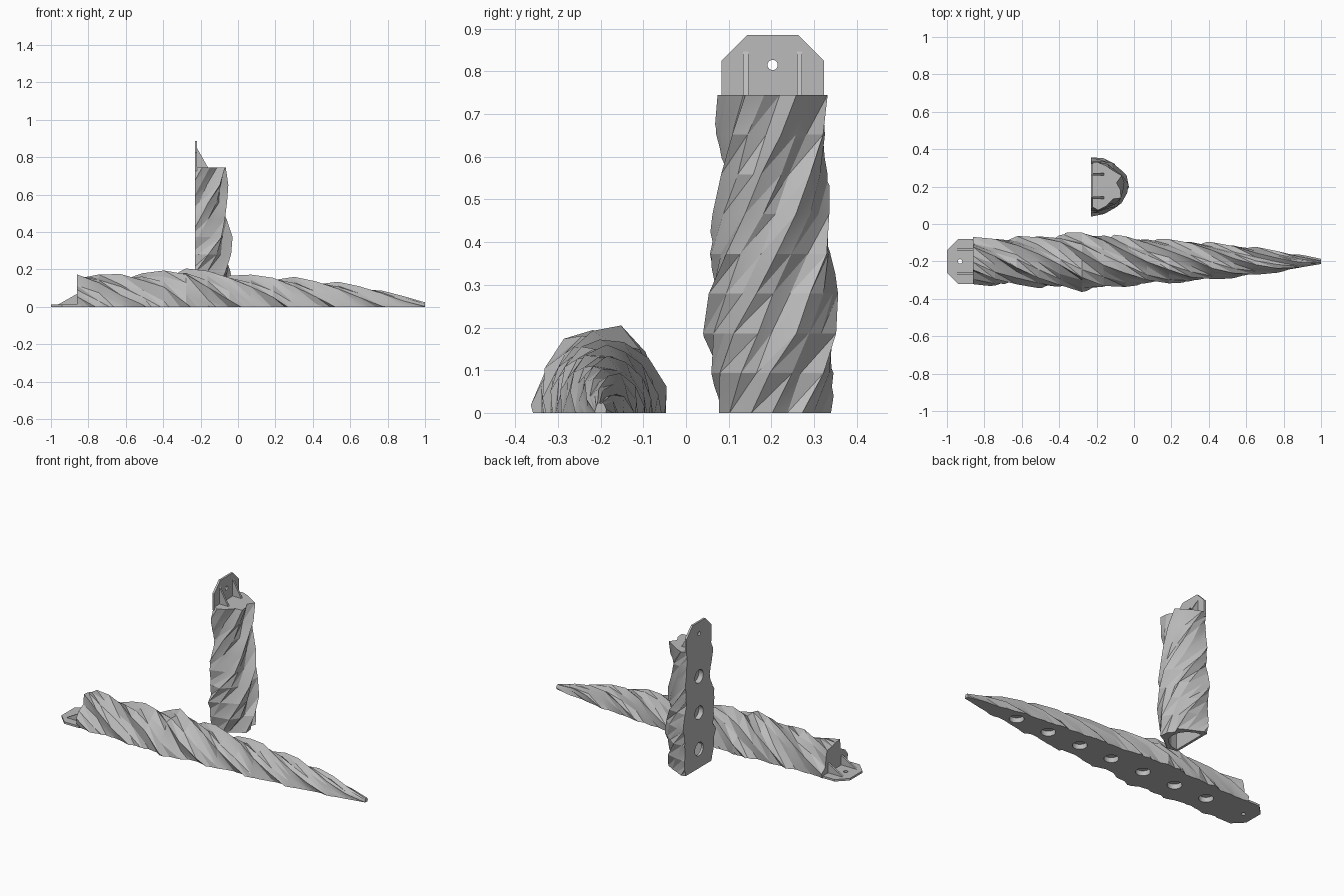
import bpy, bmesh, math, random
from mathutils import Matrix, Vector

cube = bpy.data.objects.get("Cube")
if cube:
    bpy.data.objects.remove(cube)

grey = bpy.data.materials.new("plain_grey")
grey.use_nodes = True
colour = (0.5, 0.5, 0.5, 1)
grey.diffuse_color = colour
grey.node_tree.nodes["Principled BSDF"].inputs["Base Color"].default_value = colour

STRANDS = 7
TWIST = 3.5


def make_object(name, bm, matrix):
    bmesh.ops.recalc_face_normals(bm, faces=bm.faces)
    mesh = bpy.data.meshes.new(name)
    bm.to_mesh(mesh)
    bm.free()
    mesh.materials.append(grey)
    ob = bpy.data.objects.new(name, mesh)
    bpy.context.collection.objects.link(ob)
    ob.matrix_world = matrix
    return ob


def sample(profile, u):
    for (u0, a0, b0), (u1, a1, b1) in zip(profile, profile[1:]):
        if u <= u1 + 1e-6:
            t = (u - u0) / (u1 - u0)
            return a0 + (a1 - a0) * t, b0 + (b1 - b0) * t
    return profile[-1][1:]


def loft(bm, rings):
    loops = [[bm.verts.new(p) for p in ring] for ring in rings]
    for r0, r1 in zip(loops, loops[1:]):
        n = len(r0)
        for i in range(n):
            j = (i + 1) % n
            bm.faces.new((r0[i], r0[j], r1[j]))
            bm.faces.new((r0[i], r1[j], r1[i]))
    bm.faces.new(loops[0])
    bm.faces.new(loops[-1])


def horn_body(profile, steps, seed):
    """Twisted, ridged horn running along x, halved on its flat underside."""
    rng = random.Random(seed)
    start, end = profile[0][0], profile[-1][0]
    rings = []
    for s in range(steps + 1):
        u = start + (end - start) * s / steps
        a, b = sample(profile, u)
        ring = []
        for k in range(STRANDS):
            base = math.tau * k / STRANDS + TWIST * (u - start) + seed
            depth = 0.06 + 0.16 * (0.5 + 0.5 * math.sin(9 * u + 2.4 * k))
            for offset, scale in ((0, 1.03), (0.28, 1 - depth), (0.6, 0.98 - depth / 3)):
                ang = base + offset + rng.uniform(-0.06, 0.06)
                r = scale + rng.uniform(-0.03, 0.03)
                ring.append((u, a * r * math.cos(ang), b * r * math.sin(ang)))
        rings.append(ring)
    bm = bmesh.new()
    loft(bm, rings)
    bmesh.ops.recalc_face_normals(bm, faces=bm.faces)
    bmesh.ops.bisect_plane(bm, geom=bm.verts[:] + bm.edges[:] + bm.faces[:],
                           plane_co=(0, 0, 0), plane_no=(0, 0, 1), clear_inner=True)
    bmesh.ops.edgeloop_fill(bm, edges=[e for e in bm.edges if e.is_boundary])
    return bm


def cylinder(bm, x, radius, depth):
    bmesh.ops.create_cone(bm, cap_ends=True, segments=24, radius1=radius, radius2=radius,
                          depth=depth, matrix=Matrix.Translation((x, 0, 0)))


def cut(ob, bm):
    """Subtract a temporary cutter from an object."""
    cutter = make_object("cutter", bm, ob.matrix_world)
    cutter.hide_render = True
    mod = ob.modifiers.new("cut", 'BOOLEAN')
    mod.operation = 'DIFFERENCE'
    mod.solver = 'EXACT'
    mod.object = cutter
    bpy.context.view_layer.objects.active = ob
    bpy.ops.object.modifier_apply(modifier=mod.name)
    bpy.data.objects.remove(cutter)


def prism(bm, points, direction):
    """Closed solid from a flat outline swept along a direction."""
    low = [bm.verts.new(p) for p in points]
    high = [bm.verts.new(Vector(p) + Vector(direction)) for p in points]
    bm.faces.new(low)
    bm.faces.new(high)
    for i in range(len(low)):
        j = (i + 1) % len(low)
        bm.faces.new((low[i], low[j], high[j], high[i]))


def mounting_tab(name, x, matrix):
    """Chamfered screw plate with two gussets, ending at x."""
    bm = bmesh.new()
    half = [(x + 0.02, 0.12), (x - 0.08, 0.12), (x - 0.14, 0.06)]
    outline = half + [(px, -py) for px, py in reversed(half)]
    prism(bm, [(px, py, 0) for px, py in outline], (0, 0, 0.012))
    plate = make_object(name + "_plate", bm, matrix)
    hole = bmesh.new()
    cylinder(hole, x - 0.07, 0.012, 0.1)
    cut(plate, hole)
    for side in (-1, 1):
        bm = bmesh.new()
        y = side * 0.063
        prism(bm, [(x + 0.01, y - 0.006, 0.01), (x - 0.105, y - 0.006, 0.01),
                   (x + 0.01, y - 0.006, 0.075)], (0, 0.012, 0))
        make_object(name + ("_gusset_left" if side > 0 else "_gusset_right"), bm, matrix)


def horn(name, profile, steps, seed, holes, matrix, socket=False):
    body = make_object(name + "_body", horn_body(profile, steps, seed), matrix)
    start, end = profile[0][0], profile[-1][0]
    # round pockets along the flat side
    pockets = bmesh.new()
    for i in range(holes):
        cylinder(pockets, start + 0.19 + 0.22 * i, 0.04, 0.06)
    cut(body, pockets)
    # half-round socket in the open end
    if socket:
        bm = bmesh.new()
        arc = [math.pi * i / 8 for i in range(9)]
        prism(bm, [(end - 0.13, 0.105 * math.cos(t), 0.015 + 0.115 * math.sin(t)) for t in arc],
              (0.2, 0, 0))
        cut(body, bm)
    bpy.ops.object.select_all(action='DESELECT')
    body.select_set(True)
    bpy.context.view_layer.objects.active = body
    bpy.ops.object.shade_smooth_by_angle(angle=math.radians(20))
    mounting_tab(name, start, matrix)


# long tapered horn lying on its flat side
long_profile = [(-0.86, 0.128, 0.175), (-0.6, 0.132, 0.17), (-0.27, 0.157, 0.205),
                (0, 0.127, 0.168), (0.25, 0.115, 0.158), (0.6, 0.083, 0.122),
                (0.8, 0.053, 0.08), (1, 0.014, 0.026)]
horn("long_horn", long_profile, 16, 1, 7, Matrix.Translation((0, -0.2, 0)))

# short horn section standing upright, flat side to the right
short_profile = [(-0.745, 0.13, 0.172), (-0.62, 0.134, 0.17), (-0.5, 0.13, 0.165),
                 (-0.4, 0.148, 0.19), (-0.15, 0.157, 0.198), (0, 0.132, 0.185)]
upright = Matrix(((0, 0, 1, -0.23), (0, 1, 0, 0.203), (-1, 0, 0, 0), (0, 0, 0, 1)))
horn("short_horn", short_profile, 8, 2, 3, upright, socket=True)
